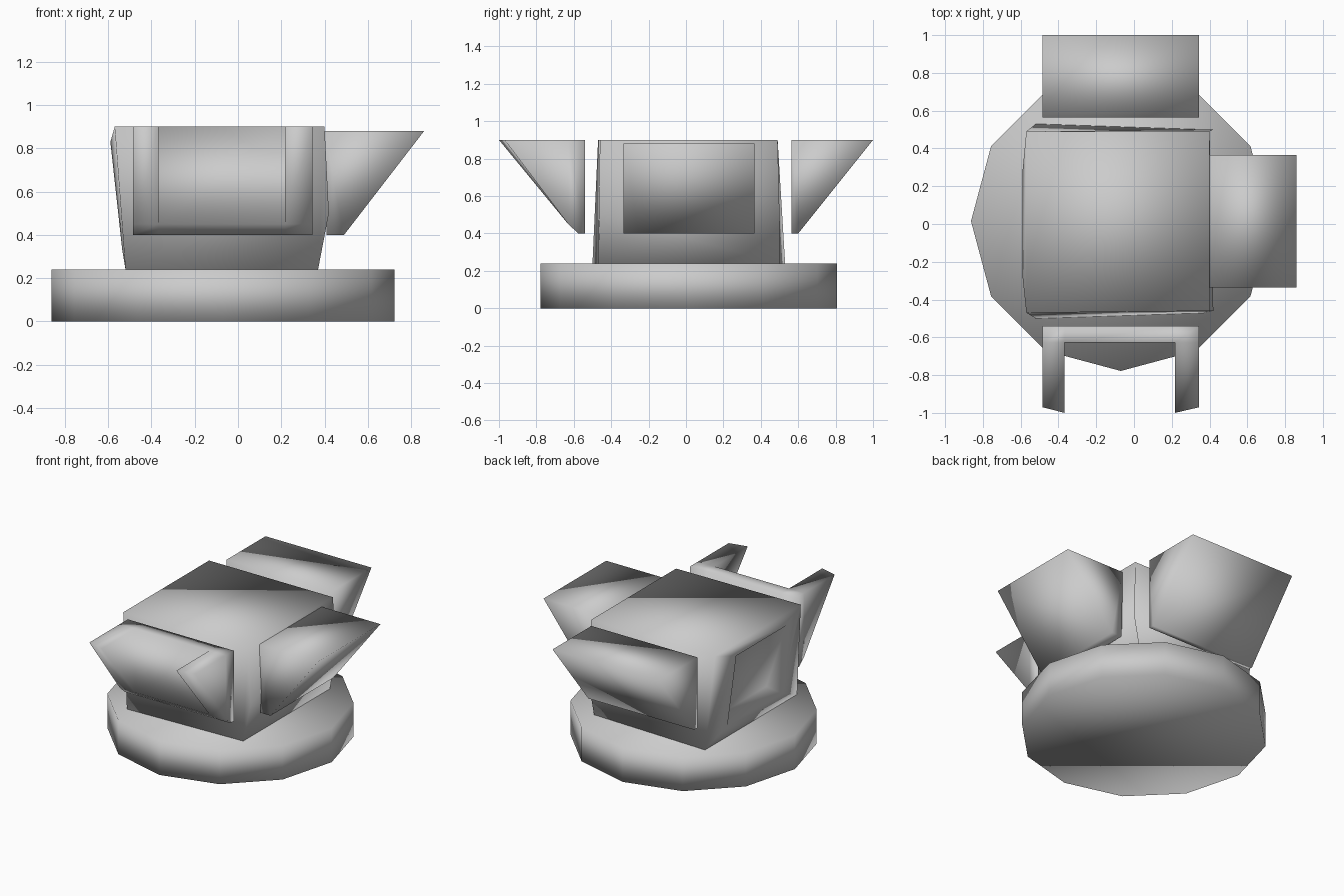
import bpy, bmesh
from mathutils import Vector

old = bpy.data.objects.get("Cube")
if old:
    bpy.data.objects.remove(old, do_unlink=True)

grey = bpy.data.materials.new("plain_grey")
grey.use_nodes = True
grey.diffuse_color = (0.6, 0.6, 0.6, 1)
grey.node_tree.nodes["Principled BSDF"].inputs["Base Color"].default_value = grey.diffuse_color


def finish(name, bm):
    bmesh.ops.recalc_face_normals(bm, faces=bm.faces)
    for f in bm.faces:
        f.smooth = True
    mesh = bpy.data.meshes.new(name)
    bm.to_mesh(mesh)
    bm.free()
    mesh.materials.append(grey)
    obj = bpy.data.objects.new(name, mesh)
    bpy.context.collection.objects.link(obj)
    return obj


def prism(name, profile, lo, hi, along_x):
    """Sweep a side profile of (outward, z) points straight along one axis."""
    bm = bmesh.new()
    ends = [[bm.verts.new((t, p, z) if along_x else (p, t, z)) for p, z in profile]
            for t in (lo, hi)]
    for end in ends:
        bm.faces.new(end)
    for i in range(len(profile)):
        j = (i + 1) % len(profile)
        bm.faces.new((ends[0][i], ends[0][j], ends[1][j], ends[1][i]))
    return finish(name, bm)


# Twelve-sided base
bm = bmesh.new()
bmesh.ops.create_cone(bm, cap_ends=True, segments=12, radius1=0.793, radius2=0.793, depth=0.24)
bmesh.ops.translate(bm, verts=bm.verts, vec=(-0.07, 0.015, 0.12))
finish("base", bm)

# Tapered body with a bent side wall and a recessed panel on the other side
bm = bmesh.new()


def ring(points):
    return [bm.verts.new(p) for p in points]


def bridge(a, b):
    for i in range(len(a)):
        j = (i + 1) % len(a)
        bm.faces.new((a[i], a[j], b[j], b[i]))


left = ring([(-0.52, -0.5, 0.24), (-0.52, 0.53, 0.24), (-0.57, 0.49, 0.9), (-0.57, -0.47, 0.9)])
right = ring([(0.37, -0.47, 0.24), (0.37, 0.5, 0.24), (0.42, 0.5, 0.5),
              (0.4, 0.49, 0.9), (0.4, -0.46, 0.9), (0.42, -0.46, 0.5)])
bm.faces.new(right)
bm.faces.new((left[0], left[1], right[1], right[0]))
bm.faces.new((left[3], left[2], right[3], right[4]))
bm.faces.new((left[1], left[2], right[3], right[2], right[1]))
bm.faces.new((left[0], left[3], right[4], right[5], right[0]))
rim = ring([(-0.535, -0.3, 0.33), (-0.535, 0.3, 0.33), (-0.59, 0.28, 0.83), (-0.59, -0.28, 0.83)])
center = sum((v.co for v in rim), Vector()) / 4
floor = ring([center + (v.co - center) * 0.8 + Vector((0.08, 0, 0)) for v in rim])
bridge(left, rim)
bridge(rim, floor)
bm.faces.new(floor)
finish("body", bm)

# Solid wedges on the back and side
prism("back_wedge", [(0.565, 0.9), (1.0, 0.9), (0.6, 0.4), (0.565, 0.4)], -0.485, 0.345, True)
prism("side_wedge", [(0.4, 0.88), (0.86, 0.88), (0.49, 0.4), (0.41, 0.4)], -0.335, 0.365, False)

# Forked wedge at the front: a back plate with two pointed prongs
bm = bmesh.new()
columns = []
for x, tip in ((-0.485, -0.97), (-0.367, -1.0), (0.217, -1.0), (0.345, -0.97)):
    columns.append(ring([(x, -0.54, 0.9), (x, -0.54, 0.4), (x, -0.575, 0.4),
                         (x, -0.63, 0.45), (x, tip, 0.9), (x, -0.628, 0.9)]))
for n in range(3):
    a, b = columns[n], columns[n + 1]
    pairs = [(0, 1), (1, 2), (2, 3), (5, 0)]
    pairs += [(3, 5)] if n == 1 else [(3, 4), (4, 5)]
    for i, j in pairs:
        bm.faces.new((a[i], a[j], b[j], b[i]))
for column in columns[1:3]:
    bm.faces.new(column[3:])
for column in (columns[0], columns[3]):
    bm.faces.new(column)
finish("front_fork", bm)
